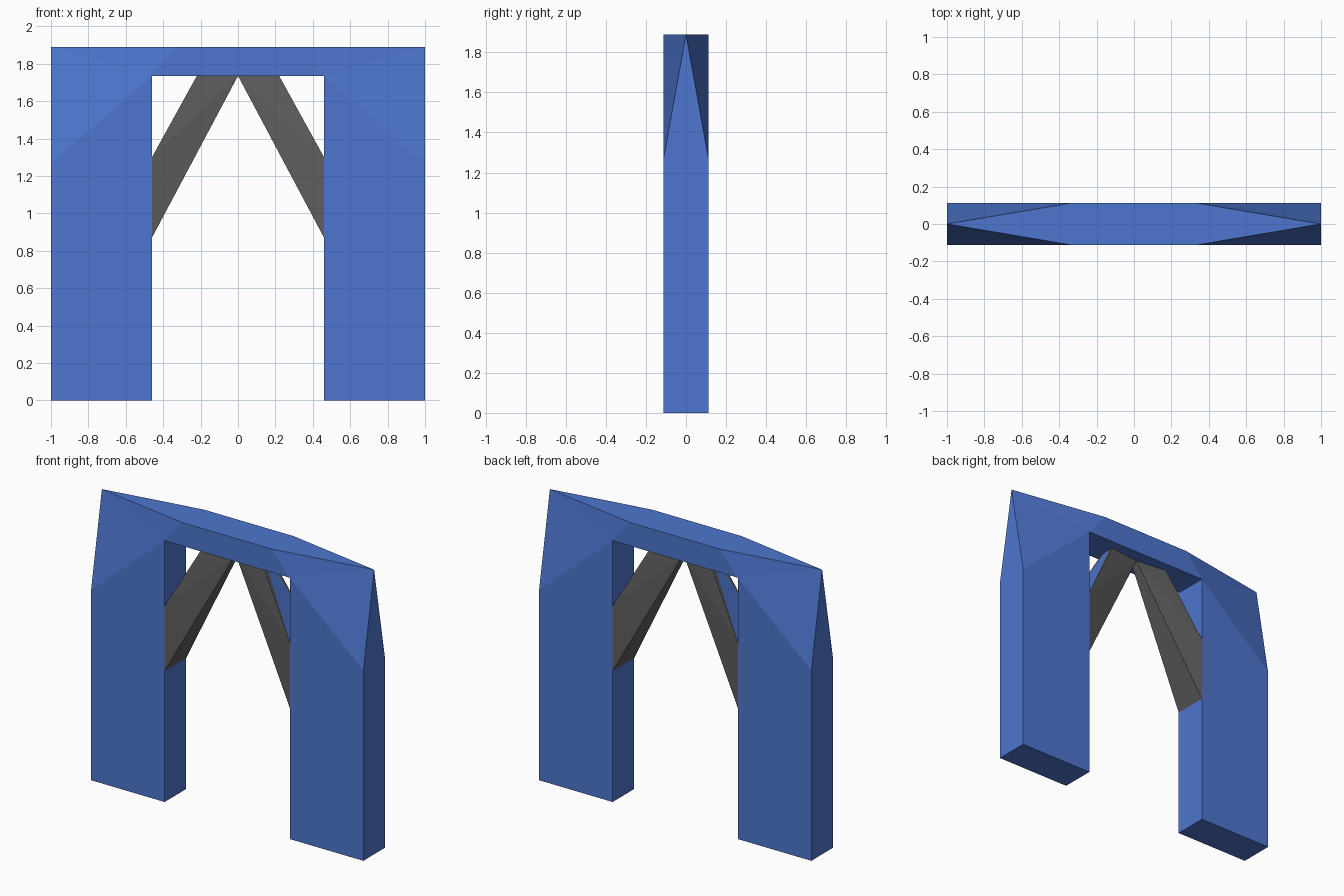
import bpy, bmesh

if "Cube" in bpy.data.objects:
    bpy.data.objects.remove(bpy.data.objects["Cube"])

def material(name, rgb):
    m = bpy.data.materials.new(name)
    m.diffuse_color = (*rgb, 1)
    m.use_nodes = True
    m.node_tree.nodes["Principled BSDF"].inputs["Base Color"].default_value = m.diffuse_color
    return m

blue = material("blue", (0.075, 0.18, 0.62))
grey = material("dark_grey", (0.11, 0.11, 0.11))

def quarter_object(name, pts, faces, mats, accent=()):
    """Mirror one quarter (x >= 0, y <= 0) over x and y into a closed flat-shaded solid."""
    bm = bmesh.new()
    for sx in (1, -1):
        for sy in (1, -1):
            v = {k: bm.verts.new((x * sx, y * sy, z)) for k, (x, y, z) in pts.items()}
            for f in faces:
                face = bm.faces.new([v[k] for k in f.split()])
                face.material_index = 1 if f in accent else 0
    bmesh.ops.remove_doubles(bm, verts=bm.verts[:], dist=1e-4)
    bmesh.ops.recalc_face_normals(bm, faces=bm.faces[:])
    me = bpy.data.meshes.new(name)
    bm.to_mesh(me)
    bm.free()
    for m in mats:
        me.materials.append(m)
    ob = bpy.data.objects.new(name, me)
    bpy.context.collection.objects.link(ob)
    return ob

W, IN, TOP, OPEN = 0.113, 0.46, 1.89, 1.735   # half depth, opening half width, heights

# Door frame: posts and lintel, corners shaved towards a central point (m = middle plane)
frame = {
    "a": (IN, -W, 0), "b": (1, -W, 0), "c": (1, -W, 1.265), "d": (0.33, -W, TOP),
    "e": (0, -W, TOP), "f": (0, -W, OPEN), "g": (IN, -W, OPEN), "tip": (1, 0, TOP),
    "am": (IN, 0, 0), "bm": (1, 0, 0), "em": (0, 0, TOP), "fm": (0, 0, OPEN), "gm": (IN, 0, OPEN),
}
quarter_object("door_frame", frame,
               ["a b c g", "g d e f", "c tip g", "g tip d", "d tip em e",
                "b bm tip c", "a am bm b", "a g gm am", "g f fm gm"], [blue])

# Diagonal braces: full depth at the posts, narrowing towards the middle of the lintel
brace = {
    "a": (0, -0.025, OPEN), "b": (0.22, -0.05, OPEN), "c": (IN, -W, 1.30), "d": (IN, -W, 0.87),
    "p": (0.22, -0.02, OPEN), "am": (0, 0, OPEN), "pm": (0.22, 0, OPEN),
    "cm": (IN, 0, 1.30), "dm": (IN, 0, 0.87),
}
panel = "p c cm pm"   # blue strip on the upper side
quarter_object("diagonal_braces", brace,
               ["a d c", "a c b", "b c p", panel, "a am dm d", "a b p pm am", "d dm cm c"],
               [grey, blue], accent=(panel,))
